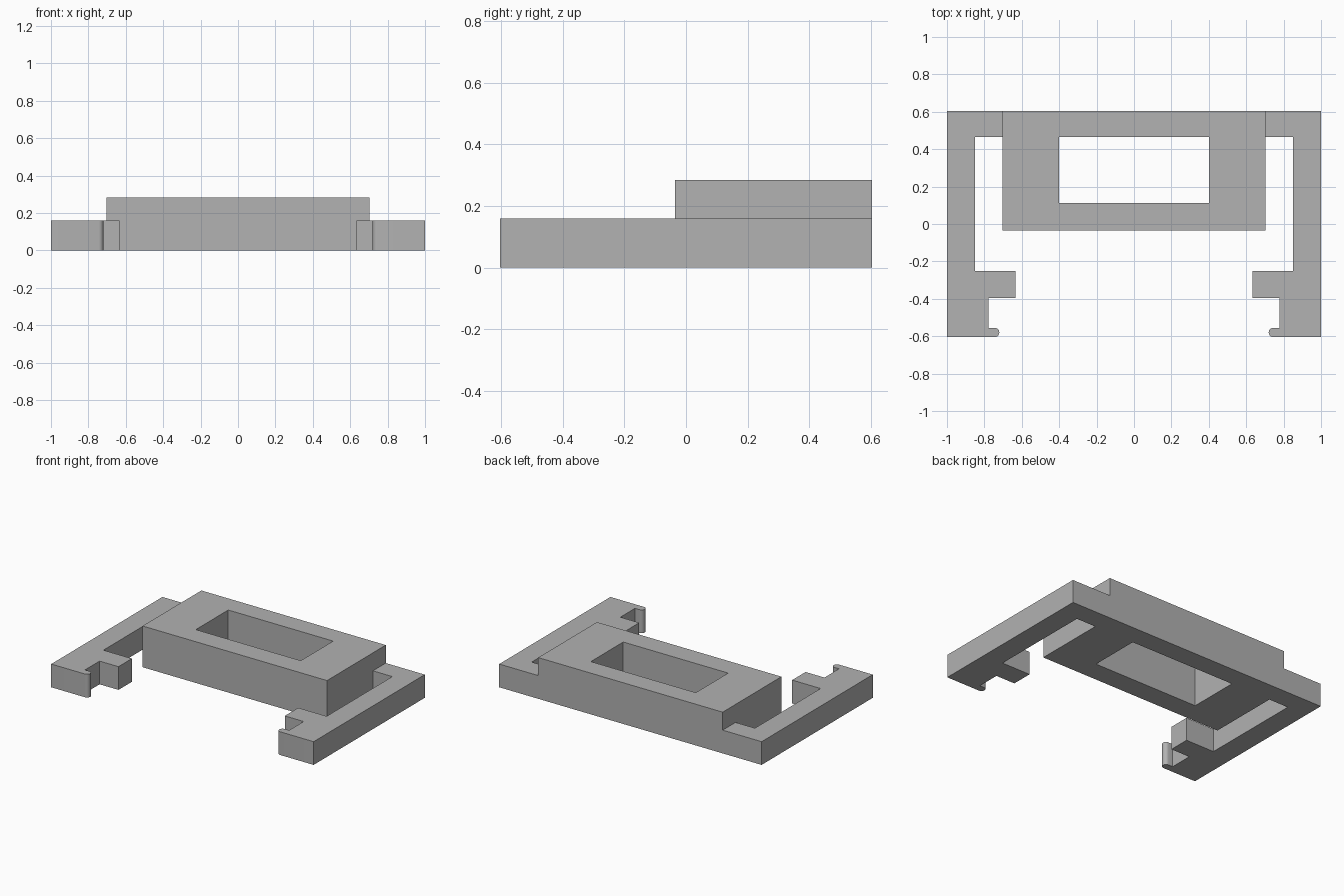
import bpy, bmesh
from math import sin, cos, pi

if "Cube" in bpy.data.objects:
    bpy.data.objects.remove(bpy.data.objects["Cube"])

grey = bpy.data.materials.new("plain_grey")
grey.use_nodes = True
grey.diffuse_color = (0.445, 0.445, 0.445, 1)
grey.node_tree.nodes["Principled BSDF"].inputs["Base Color"].default_value = grey.diffuse_color

BACK, FRONT = 0.605, -0.605
BODY_X, BODY_H, ARM_H = 0.703, 0.284, 0.16


def plate(name, loops, height):
    """Fill closed outlines (first outer, then holes) and extrude them upwards."""
    bm = bmesh.new()
    edges = []
    for loop in loops:
        verts = [bm.verts.new((x, y, 0)) for x, y in loop]
        edges += [bm.edges.new((v, verts[i - 1])) for i, v in enumerate(verts)]
    bmesh.ops.triangle_fill(bm, use_beauty=True, edges=edges, normal=(0, 0, 1))
    result = bmesh.ops.extrude_face_region(bm, geom=bm.faces[:], use_keep_orig=True)
    top = [g for g in result["geom"] if isinstance(g, bmesh.types.BMVert)]
    bmesh.ops.translate(bm, verts=top, vec=(0, 0, height))
    bmesh.ops.recalc_face_normals(bm, faces=bm.faces[:])
    mesh = bpy.data.meshes.new(name)
    bm.to_mesh(mesh)
    bm.free()
    mesh.materials.append(grey)
    obj = bpy.data.objects.new(name, mesh)
    bpy.context.collection.objects.link(obj)
    bpy.ops.object.select_all(action="DESELECT")
    obj.select_set(True)
    bpy.context.view_layer.objects.active = obj
    bpy.ops.object.shade_smooth_by_angle(angle=pi / 6)
    return obj


def rectangle(x, y0, y1):
    return [(-x, y0), (x, y0), (x, y1), (-x, y1)]


# Raised body with a rectangular opening through it
plate("body_frame", [rectangle(BODY_X, -0.035, BACK), rectangle(0.4, 0.112, 0.465)], BODY_H)

# Rounded end of the small lip at the front of each arm
r = 0.025
lip = [(0.745 - r * cos(a), FRONT + r + r * sin(a))
       for a in (-pi / 2 + pi * i / 12 for i in range(13))]

# Side arm: back bridge, long rail, square lug and front lip
arm = [(BODY_X, BACK), (BODY_X, 0.465), (0.851, 0.465), (0.851, -0.25),
       (0.634, -0.25), (0.634, -0.396), (0.778, -0.396), (0.778, FRONT + 2 * r)]
arm += lip[::-1] + [(1, FRONT), (1, BACK)]

for side, sign in (("left", 1), ("right", -1)):
    plate(side + "_arm", [[(sign * x, y) for x, y in arm]], ARM_H)
